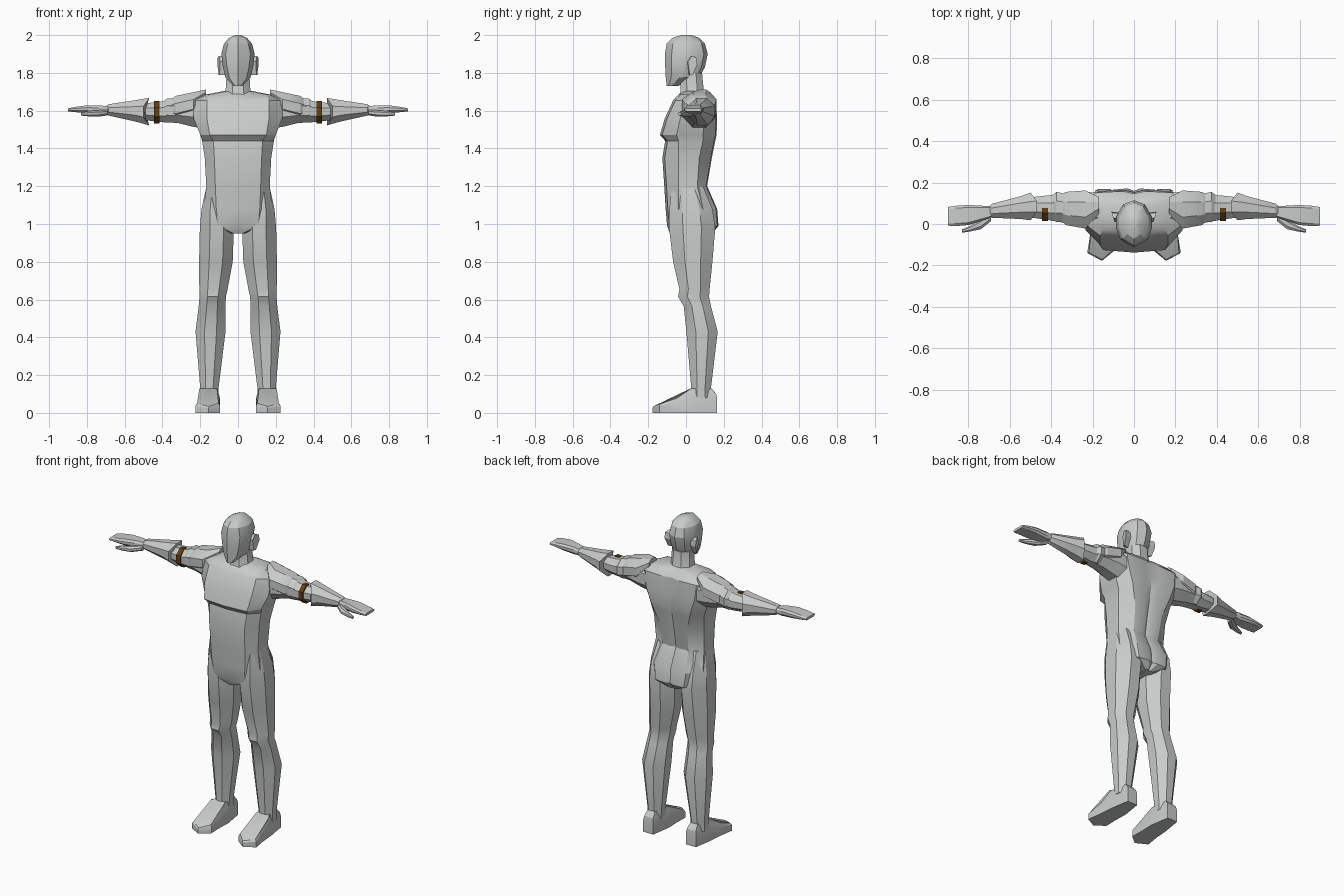
import bpy
import bmesh
import math


def material(name, rgb):
    m = bpy.data.materials.new(name)
    m.diffuse_color = (*rgb, 1)
    return m


GREY = material("light_grey", (0.58, 0.60, 0.59))
BROWN = material("dark_brown", (0.13, 0.05, 0.006))


def loft(name, rings, mat=GREY, mirror=False, angle=28):
    """Skin a row of equal-length point rings, cap both ends."""
    bm = bmesh.new()
    rows = [[bm.verts.new(p) for p in r] for r in rings]
    n = len(rows[0])
    for a, b in zip(rows, rows[1:]):
        for i in range(n):
            j = (i + 1) % n
            bm.faces.new((a[i], a[j], b[j], b[i]))
    bm.faces.new(rows[0])
    bm.faces.new(rows[-1])
    bmesh.ops.recalc_face_normals(bm, faces=bm.faces)
    me = bpy.data.meshes.new(name)
    bm.to_mesh(me)
    bm.free()
    me.materials.append(mat)
    ob = bpy.data.objects.new(name, me)
    bpy.context.collection.objects.link(ob)
    bpy.ops.object.select_all(action='DESELECT')
    ob.select_set(True)
    bpy.context.view_layer.objects.active = ob
    bpy.ops.object.shade_smooth_by_angle(angle=math.radians(angle))
    if mirror:
        ob.modifiers.new("mirror", 'MIRROR')
    return ob


def octagon(a0, a1, b0, b1, ca=0.28, cb=0.28):
    """Chamfered rectangle as 2D points."""
    da, db = (a1 - a0) * ca, (b1 - b0) * cb
    return [(a0 + da, b0), (a1 - da, b0), (a1, b0 + db), (a1, b1 - db),
            (a1 - da, b1), (a0 + da, b1), (a0, b1 - db), (a0, b0 + db)]


def along_x(rows, ca=0.28, cb=0.28):
    # rows: x, y0, y1, z0, z1
    return [[(r[0], y, z) for y, z in octagon(*r[1:], ca, cb)] for r in rows]


def along_z(rows, ca=0.28, cb=0.28):
    # rows: z, x0, x1, y0, y1
    return [[(x, y, r[0]) for x, y in octagon(*r[1:], ca, cb)] for r in rows]


def symmetric(half, z):
    """Full ring from a half ring that starts and ends on the centre line."""
    return [(x, y, z) for x, y in half] + [(-x, y, z) for x, y in half[-2:0:-1]]


# Torso: z, front y, front half width, side half width, side front y, side back y, back half width, back y
torso = [
    (0.95, -0.085, 0.025, 0.035, -0.04, 0.11, 0.03, 0.14),
    (0.99, -0.100, 0.105, 0.150, -0.05, 0.10, 0.10, 0.172),
    (1.08, -0.108, 0.115, 0.182, -0.04, 0.09, 0.11, 0.165),
    (1.20, -0.115, 0.120, 0.168, -0.04, 0.06, 0.09, 0.112),
    (1.35, -0.125, 0.125, 0.176, -0.04, 0.07, 0.10, 0.137),
    (1.44, -0.110, 0.130, 0.190, -0.04, 0.09, 0.13, 0.155),
    (1.472, -0.138, 0.150, 0.200, -0.05, 0.09, 0.14, 0.162),
    (1.56, -0.112, 0.165, 0.235, -0.03, 0.10, 0.17, 0.165),
    (1.655, -0.068, 0.165, 0.235, 0.00, 0.11, 0.18, 0.158),
    (1.685, -0.040, 0.150, 0.170, 0.02, 0.11, 0.13, 0.135),
    (1.705, -0.010, 0.050, 0.070, 0.03, 0.08, 0.05, 0.100),
]
rings = []
for z, yf, xf, xs, s0, s1, xb, yb in torso:
    half = [(0, yf), (xf, yf + 0.012), (xs, s0), (xs, s1),
            (xb, yb - 0.006), (xb * 0.3, yb), (0, yb - 0.012)]
    rings.append(symmetric(half, z))
loft("torso", rings)

# Neck
loft("neck", along_z([(1.66, -0.085, 0.085, -0.045, 0.115),
                      (1.70, -0.066, 0.066, -0.03, 0.095),
                      (1.80, -0.060, 0.060, -0.03, 0.085)]))

# Head with ridged face: z, front y, face half width, side half width, back y
head = [
    (1.730, -0.102, 0.016, 0.022, -0.045),
    (1.775, -0.107, 0.046, 0.066, 0.070),
    (1.830, -0.110, 0.058, 0.080, 0.100),
    (1.900, -0.112, 0.066, 0.088, 0.115),
    (1.955, -0.102, 0.054, 0.074, 0.100),
    (1.985, -0.072, 0.034, 0.048, 0.070),
    (2.000, -0.025, 0.012, 0.018, 0.030),
]
rings = []
for z, yf, xf, xs, yb in head:
    d = yb - yf
    half = [(0, yf), (xf, yf + d * 0.16), (xs, yf + d * 0.42),
            (xs * 0.96, yf + d * 0.66), (xs * 0.6, yb - d * 0.09), (0, yb)]
    rings.append(symmetric(half, z))
loft("head", rings, angle=25)

# Ears
outline = [(0.015, 1.79), (0.03, 1.79), (0.055, 1.845), (0.05, 1.88), (0.025, 1.89), (0.005, 1.86)]
loft("ear", [[(0.07, y, z) for y, z in outline],
             [(0.096 + (y - 0.01) * 0.3, y + 0.005, z) for y, z in outline]], mirror=True)

# Legs with kneecap and calf
loft("leg", along_z([
    (1.20, 0.060, 0.167, -0.075, 0.09),
    (1.08, 0.040, 0.193, -0.088, 0.14),
    (0.98, 0.022, 0.202, -0.090, 0.155),
    (0.80, 0.028, 0.206, -0.068, 0.140),
    (0.655, 0.055, 0.205, -0.035, 0.125),
    (0.615, 0.064, 0.204, -0.042, 0.122),
    (0.565, 0.067, 0.208, -0.012, 0.132),
    (0.43, 0.066, 0.225, 0.002, 0.168),
    (0.13, 0.103, 0.200, 0.028, 0.132),
    (0.08, 0.103, 0.200, 0.025, 0.135)], 0.3, 0.3), mirror=True)

# Feet: footprint, sloped instep, ankle
sole = [(0.115, 0.165), (0.185, 0.165), (0.205, 0.04), (0.212, -0.05),
        (0.226, -0.14), (0.155, -0.178), (0.096, -0.13), (0.098, -0.05), (0.095, 0.04)]


def instep(y):
    return min(0.10, 0.035 + max(0, y + 0.178) * 0.33)


top = [(0.15 + (x - 0.15) * 0.88, y * 0.97, instep(y)) for x, y in sole]
ankle = [(0.15 + (x - 0.15) * 0.72, max(0.028, min(0.135, y * 0.8 + 0.03)) - 0.002 * i % 0.004, 0.13)
         for i, (x, y) in enumerate(sole)]
loft("foot", [[(x, y, 0) for x, y in sole],
              [(x, y, instep(y) * 0.75) for x, y in sole], top, ankle], mirror=True)

# Upper arm
loft("upper_arm", along_x([
    (0.15, -0.02, 0.150, 1.50, 1.685),
    (0.24, -0.015, 0.155, 1.515, 1.685),
    (0.32, 0.002, 0.145, 1.535, 1.670),
    (0.42, 0.020, 0.138, 1.540, 1.645),
    (0.49, 0.030, 0.130, 1.550, 1.640)], 0.3, 0.3), mirror=True)

# Layered shoulder plates, flared at the outer rim
loft("shoulder_plate", along_x([
    (0.17, 0.050, 0.130, 1.66, 1.712),
    (0.235, -0.022, 0.162, 1.57, 1.698),
    (0.33, -0.005, 0.155, 1.545, 1.678),
    (0.352, 0.015, 0.140, 1.56, 1.66)], 0.3, 0.3), mirror=True)
loft("sleeve_plate", along_x([
    (0.30, 0.010, 0.140, 1.550, 1.670),
    (0.375, 0.010, 0.155, 1.538, 1.664),
    (0.395, 0.022, 0.140, 1.55, 1.648)], 0.3, 0.3), mirror=True)

# Brown band wrapping the front of the arm
arc = [(0.078, 1.650), (0.052, 1.650), (0.014, 1.618), (0.014, 1.568), (0.052, 1.533), (0.078, 1.533)]
loft("arm_band", [[(x, y, z) for y, z in arc] for x in (0.415, 0.445)], BROWN, mirror=True)

# Forearm guard with pointed elbow rim
guard = along_x([
    (0.470, 0.018, 0.152, 1.522, 1.668),
    (0.545, 0.024, 0.135, 1.543, 1.655),
    (0.685, 0.030, 0.098, 1.574, 1.634),
    (0.695, 0.038, 0.090, 1.582, 1.626)], 0.3, 0.3)
guard[0] = [(x + (0.03 if 1.54 < z < 1.65 else 0), y, z) for x, y, z in guard[0]]
loft("forearm_guard", guard, mirror=True)

# Hand and thumb
loft("hand", along_x([
    (0.68, 0.035, 0.088, 1.588, 1.622),
    (0.73, 0.018, 0.088, 1.583, 1.628),
    (0.80, -0.005, 0.092, 1.588, 1.628),
    (0.86, -0.010, 0.088, 1.592, 1.620),
    (0.90, -0.008, 0.082, 1.596, 1.612)], 0.12, 0.3), mirror=True)
loft("thumb", along_x([
    (0.69, 0.015, 0.060, 1.575, 1.605),
    (0.74, -0.025, 0.025, 1.568, 1.602),
    (0.79, -0.036, -0.008, 1.570, 1.598),
    (0.832, -0.042, -0.026, 1.574, 1.590)]), mirror=True)
